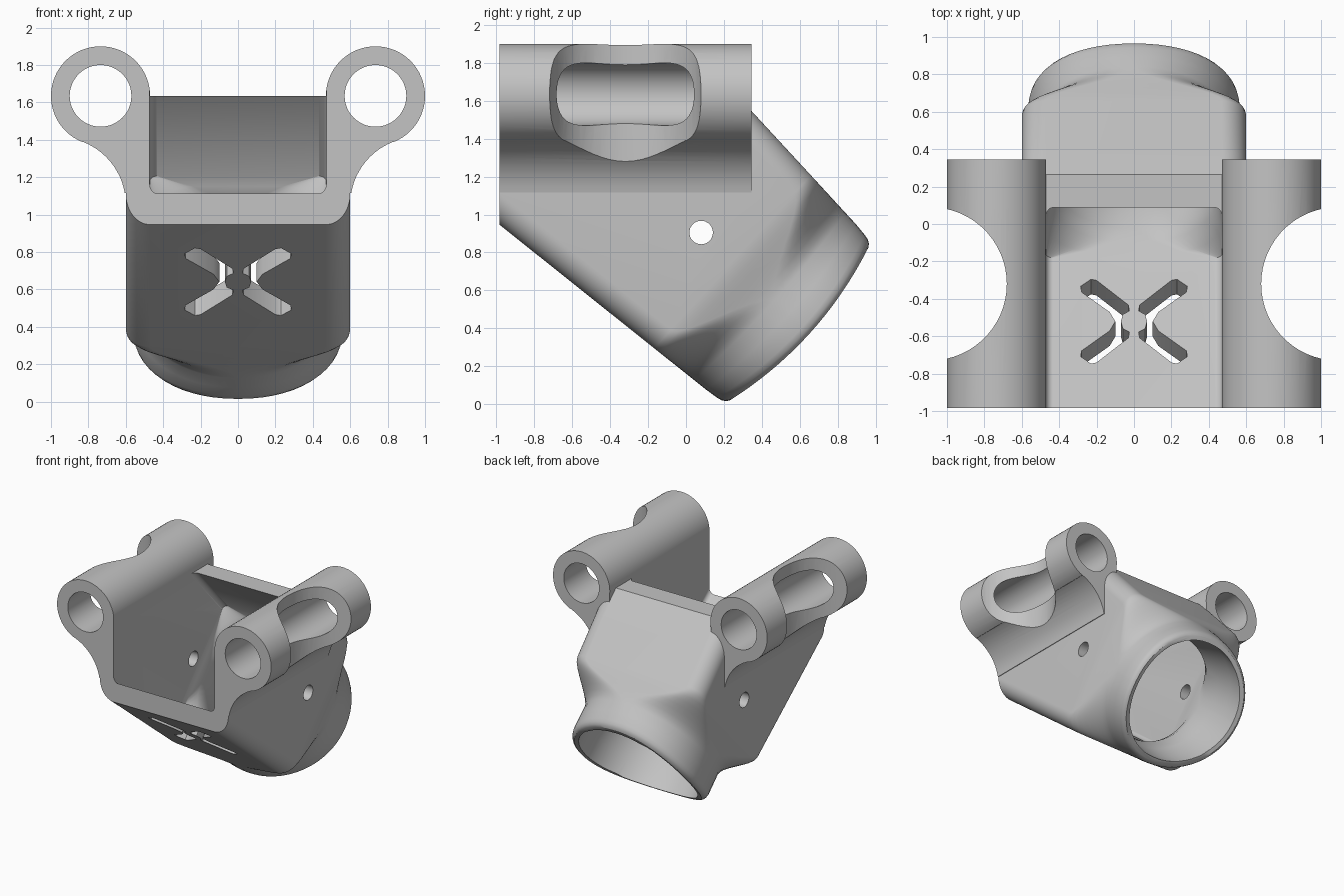
import bpy, math
from mathutils import Vector

if "Cube" in bpy.data.objects:
    bpy.data.objects.remove(bpy.data.objects["Cube"], do_unlink=True)

grey = bpy.data.materials.new("light grey")
grey.use_nodes = True
grey.diffuse_color = (0.55, 0.55, 0.55, 1)
grey.node_tree.nodes["Principled BSDF"].inputs["Base Color"].default_value = grey.diffuse_color

# Slanted axis of the barrel: u along it, v across it
END = Vector((0, 0.59, 0.43))
U = Vector((0, 0.74, -0.67)).normalized()
V = Vector((0, 0.67, 0.74)).normalized()
FRONT, BACK, WALL_TOP = -0.985, 0.345, 1.635
TUBE_X, TUBE_R, BORE_R = 0.735, 0.265, 0.165


def make(name, verts, faces):
    mesh = bpy.data.meshes.new(name)
    mesh.from_pydata([tuple(v) for v in verts], [], faces)
    mesh.materials.append(grey)
    ob = bpy.data.objects.new(name, mesh)
    bpy.context.collection.objects.link(ob)
    bpy.context.view_layer.objects.active = ob
    ob.select_set(True)
    bpy.ops.object.mode_set(mode='EDIT')
    bpy.ops.mesh.select_all(action='SELECT')
    bpy.ops.mesh.normals_make_consistent(inside=False)
    bpy.ops.object.mode_set(mode='OBJECT')
    ob.select_set(False)
    return ob


def skin(name, rings):
    n = len(rings[0])
    faces = [list(range(n)), list(range(n * (len(rings) - 1), n * len(rings)))]
    for k in range(len(rings) - 1):
        for i in range(n):
            j = (i + 1) % n
            faces.append([k * n + i, k * n + j, k * n + n + j, k * n + n + i])
    return make(name, [p for r in rings for p in r], faces)


def prism(name, points, vec):
    pts = [Vector(p) for p in points]
    return skin(name, [pts, [p + Vector(vec) for p in pts]])


def box(name, lo, hi):
    pts = [(lo[0], lo[1], lo[2]), (hi[0], lo[1], lo[2]), (hi[0], hi[1], lo[2]), (lo[0], hi[1], lo[2])]
    return prism(name, pts, (0, 0, hi[2] - lo[2]))


def arc(cx, cy, r, a0, a1, n):
    return [(cx + r * math.cos(math.radians(a0 + (a1 - a0) * i / n)),
             cy + r * math.sin(math.radians(a0 + (a1 - a0) * i / n))) for i in range(n + 1)]


def section(u, hw, low, high, rnd, bulge=0.0):
    """Rounded rectangle across the axis; rnd 0..1 goes from box to ellipse."""
    mid, hh = (low + high) / 2, (high - low) / 2
    rx, rv = 0.13 + (hw * 0.98 - 0.13) * rnd, 0.13 + (hh * 0.98 - 0.13) * rnd
    if rnd < 0:
        rx = rv = 0.04
    ring = []
    for q, (sx, sv) in enumerate(((1, 1), (-1, 1), (-1, -1), (1, -1))):
        for c, s in arc(0, 0, 1, 90 * q, 90 * q + 90, 14):
            x = sx * (hw - rx) + rx * c
            v = mid + sv * (hh - rv) + rv * s
            uu = u + bulge * 0.085 * (1 - (v / 0.58) ** 2)
            ring.append(Vector((x, 0, 0)) + END + U * uu + V * v)
    return ring


def boolean(target, tool, op):
    mod = target.modifiers.new("cut", 'BOOLEAN')
    mod.operation, mod.solver, mod.object = op, 'EXACT', tool
    bpy.context.view_layer.objects.active = target
    bpy.ops.object.modifier_apply(modifier=mod.name)
    bpy.data.objects.remove(tool, do_unlink=True)


def low(u):
    return -0.58 + 0.062 * u


def high(u):
    return 0.58 - 0.09 * u


# Outer housing: box that blends into a round barrel with a bowed, rounded rim
rings = [section(u, 0.6, low(u), high(u), 0) for u in (-2.4, -0.47)]
for i in range(1, 9):
    t = i / 8
    s = t * t * (3 - 2 * t)
    u = -0.47 + 0.27 * t
    rings.append(section(u, 0.6 - 0.045 * s, low(u), high(u), s, 0.35 * s))
rings.append(section(-0.12, 0.56, low(-0.12), high(-0.12), 1, 0.65))
for u, d in ((-0.05, 0), (-0.025, 0.006), (-0.008, 0.018), (0, 0.035)):
    rings.append(section(u, 0.565 - d, -0.58 + d, 0.58 - d, 1, 1))
body = skin("camera_housing", rings)
boolean(body, box("top_cut", (-2, -4, WALL_TOP), (2, 3, 4)), 'DIFFERENCE')

# Side tubes with filleted webs running into the housing
profile = arc(0.96, 1.054, 0.36, 170, 111, 12)
profile += arc(TUBE_X, WALL_TOP, TUBE_R, -68, 180, 44) + [(0.5, 1.117)]
for side in (1, -1):
    boolean(body, prism("side_tube", [(side * x, -1.1, z) for x, z in profile],
                        (0, BACK + 1.1, 0)), 'UNION')

# Inner pocket narrowing to the round bore
T = 0.13
rings = [section(u, 0.472, low(u) + T, high(u) - T, -1) for u in (-2.6, -0.6)]
for u, hw, lo, hi, rnd in ((-0.55, 0.467, -0.485, 0.475, 0.3), (-0.48, 0.455, -0.48, 0.445, 0.75),
                           (-0.4, 0.455, -0.475, 0.44, 1), (-0.25, 0.475, -0.49, 0.47, 1),
                           (-0.1, 0.495, -0.51, 0.51, 1), (0.4, 0.5, -0.515, 0.515, 1)):
    rings.append(section(u, hw, lo, hi, rnd))
boolean(body, skin("pocket", rings), 'DIFFERENCE')

# Tube bores and rounded side notches
for side in (1, -1):
    bore = arc(side * TUBE_X, WALL_TOP, BORE_R, 0, 352.5, 47)
    boolean(body, prism("bore", [(x, -1.3, z) for x, z in bore], (0, 1.8, 0)), 'DIFFERENCE')
    notch = arc(side * 1.09, -0.32, 0.41, 0, 354, 59)
    boolean(body, prism("notch", [(x, y, 0.9) for x, y in notch], (0, 0, 1.3)), 'DIFFERENCE')

# Cross hole through both side walls
hole = arc(0.08, 0.905, 0.062, 0, 348.75, 31)
boolean(body, prism("cross_hole", [(-1, y, z) for y, z in hole], (2, 0, 0)), 'DIFFERENCE')

# Chevron vent slots through the sloping floor
N = Vector((0, 0.62, 0.78))
upper = [(0.1, 0.64), (0.13, 0.68), (0.28, 0.765), (0.285, 0.79), (0.23, 0.82), (0.2, 0.815), (0.03, 0.71),
         (0.025, 0.685), (0.06, 0.67), (0.07, 0.64)]
chevron = upper + [(x, 1.28 - z) for x, z in reversed(upper[1:-1])]
for side in (1, -1):
    pts = [Vector((side * x, FRONT + (0.945 - z) / 0.797, z)) - N * 0.1 for x, z in chevron]
    boolean(body, prism("vent", pts, N * 0.4), 'DIFFERENCE')

# Flat front face
boolean(body, box("front_cut", (-2, -4, -1), (2, FRONT, 4)), 'DIFFERENCE')

bpy.ops.object.select_all(action='DESELECT')
body.select_set(True)
bpy.context.view_layer.objects.active = body
bpy.ops.object.shade_smooth_by_angle(angle=math.radians(30))
